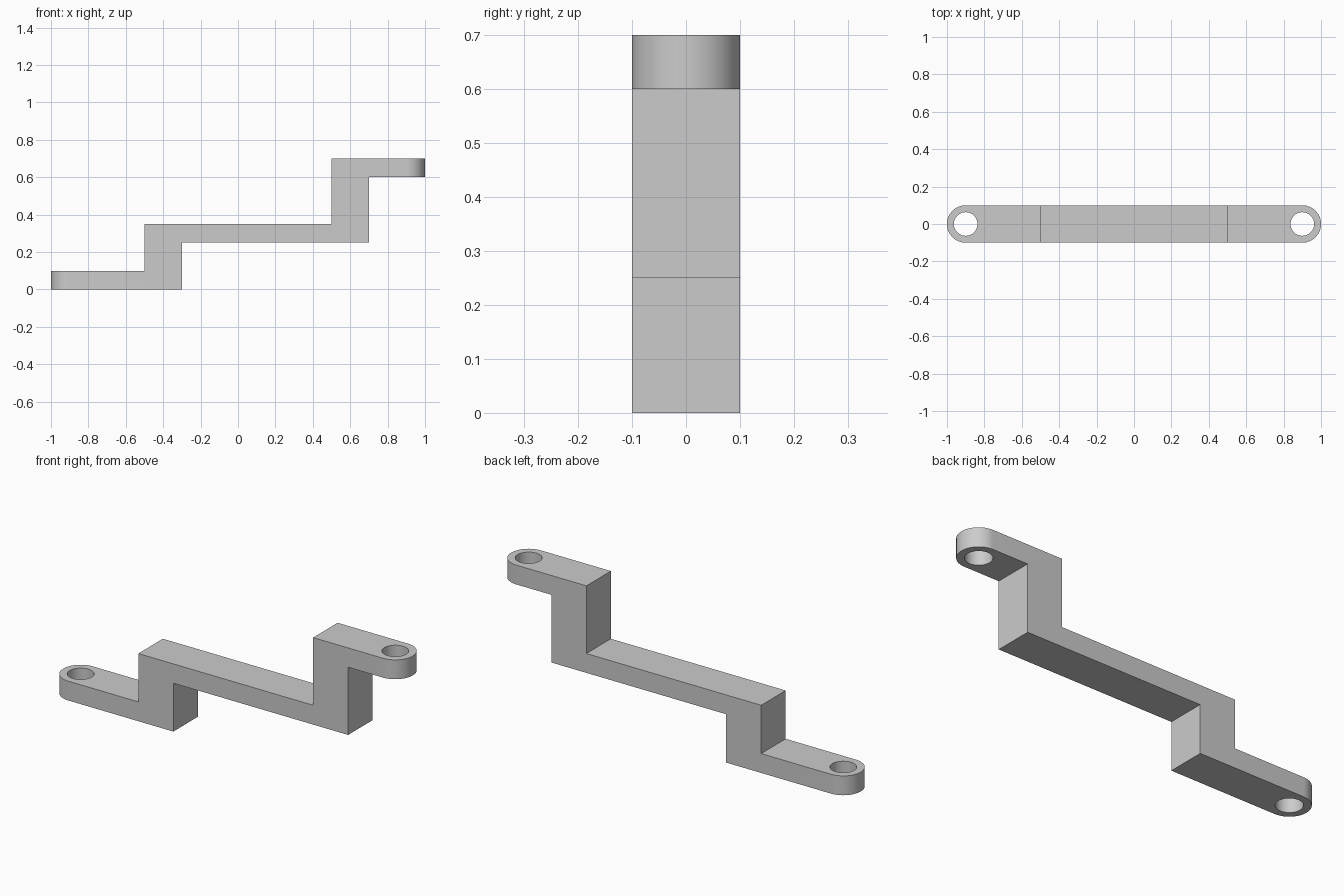
import bpy
import bmesh
from math import cos, sin, pi

cube = bpy.data.objects.get("Cube")
if cube:
    bpy.data.objects.remove(cube, do_unlink=True)

HALF_WIDTH = 0.1
PIN_X = 0.9
HOLE_RADIUS = 0.063
SEGMENTS = 32

grey = bpy.data.materials.new("plain grey")
grey.use_nodes = True
colour = (0.6, 0.6, 0.6, 1)
grey.diffuse_color = colour
grey.node_tree.nodes["Principled BSDF"].inputs["Base Color"].default_value = colour


def extruded(name, points, offset):
    """Solid made by sweeping a closed outline along an offset."""
    bm = bmesh.new()
    face = bm.faces.new([bm.verts.new(p) for p in points])
    swept = bmesh.ops.extrude_face_region(bm, geom=[face], use_keep_orig=True)
    verts = [v for v in swept["geom"] if isinstance(v, bmesh.types.BMVert)]
    bmesh.ops.translate(bm, verts=verts, vec=offset)
    bmesh.ops.recalc_face_normals(bm, faces=bm.faces)
    mesh = bpy.data.meshes.new(name)
    bm.to_mesh(mesh)
    bm.free()
    mesh.materials.append(grey)
    obj = bpy.data.objects.new(name, mesh)
    bpy.context.collection.objects.link(obj)
    return obj


def arc(x, radius, start, sweep, steps):
    return [(x + radius * cos(start + sweep * i / steps),
             radius * sin(start + sweep * i / steps), -0.1)
            for i in range(steps + 1)]


def cut(target, cutter, operation):
    mod = target.modifiers.new(cutter.name, "BOOLEAN")
    mod.object, mod.operation, mod.solver = cutter, operation, "EXACT"
    bpy.context.view_layer.objects.active = target
    bpy.ops.object.modifier_apply(modifier=mod.name)
    bpy.data.objects.remove(cutter, do_unlink=True)


# Stepped side profile, left oversize for trimming
profile = [(-1.05, 0), (-0.3, 0), (-0.3, 0.25), (0.7, 0.25), (0.7, 0.6),
           (1.05, 0.6), (1.05, 0.7), (0.5, 0.7), (0.5, 0.35),
           (-0.5, 0.35), (-0.5, 0.1), (-1.05, 0.1)]
bracket = extruded("stepped_bracket", [(x, -0.15, z) for x, z in profile], (0, 0.3, 0))

# Trim to a bar with rounded ends
outline = (arc(PIN_X, HALF_WIDTH, -pi / 2, pi, SEGMENTS)
           + arc(-PIN_X, HALF_WIDTH, pi / 2, pi, SEGMENTS))
cut(bracket, extruded("rounded_outline", outline, (0, 0, 1)), "INTERSECT")

# Bolt hole through each end
for side in (-1, 1):
    ring = arc(side * PIN_X, HOLE_RADIUS, 0, 2 * pi, 2 * SEGMENTS)[:-1]
    cut(bracket, extruded("hole_cutter", ring, (0, 0, 1)), "DIFFERENCE")

# Smooth the curved walls, keep the edges crisp
bpy.ops.object.select_all(action="DESELECT")
bracket.select_set(True)
bpy.context.view_layer.objects.active = bracket
bpy.ops.object.shade_smooth_by_angle(angle=pi / 6)
